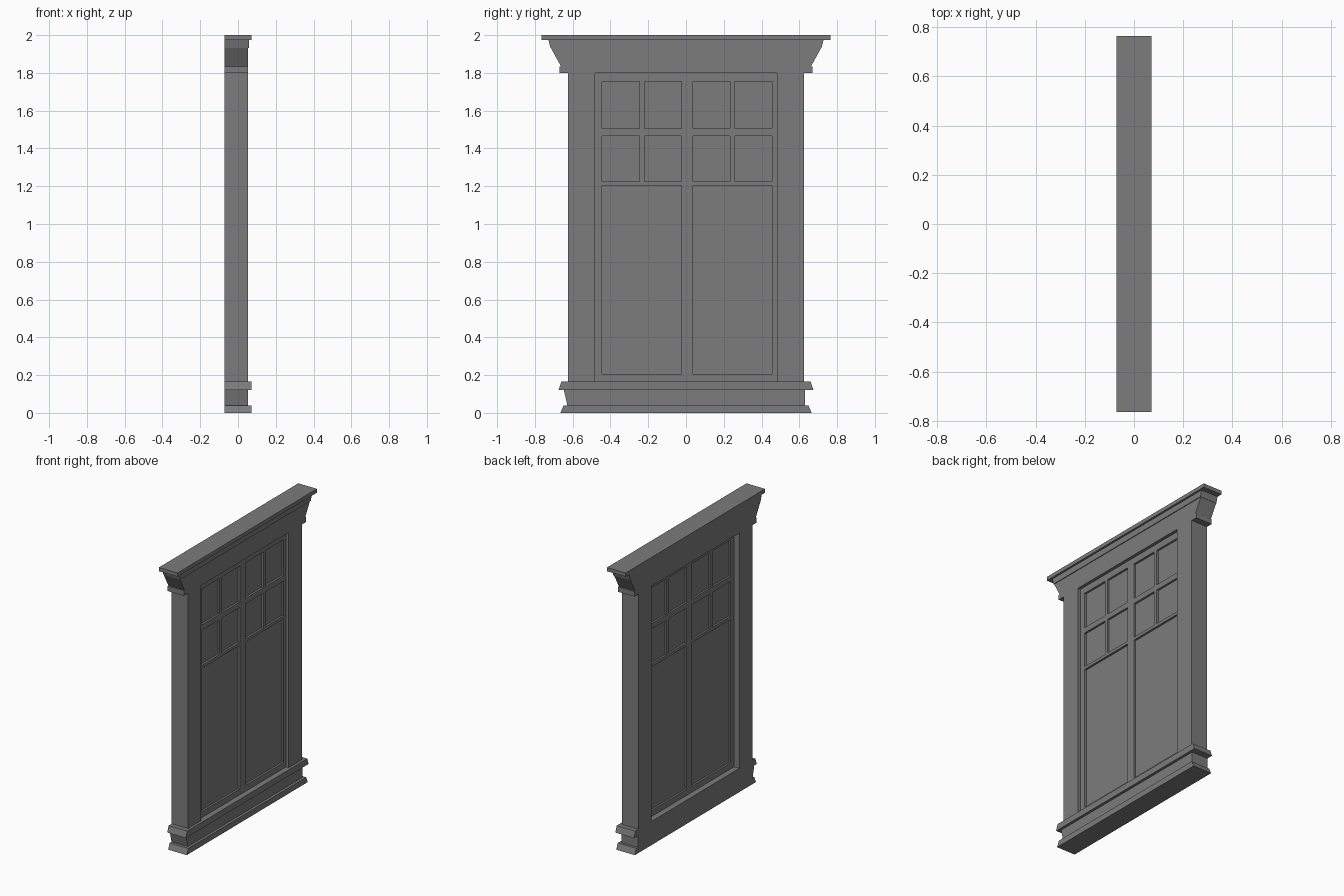
import bpy
import bmesh

cube = bpy.data.objects.get("Cube")
if cube:
    bpy.data.objects.remove(cube, do_unlink=True)

paint = bpy.data.materials.new("grey_paint")
paint.use_nodes = True
grey = (0.2, 0.2, 0.2, 1.0)
paint.diffuse_color = grey
paint.node_tree.nodes["Principled BSDF"].inputs["Base Color"].default_value = grey

BACK, FACE, LIP = -0.072, 0.053, 0.071   # wall side, casing face, trim overhang
SASH = (-0.031, 0.032)
GLASS = (-0.018, 0.018)


def extrude_profile(name, outline, x0, x1):
    """Solid from a (y, z) outline, running from x0 to x1."""
    bm = bmesh.new()
    face = bm.faces.new([bm.verts.new((x0, y, z)) for y, z in outline])
    out = bmesh.ops.extrude_face_region(bm, geom=[face])
    moved = [v for v in out["geom"] if isinstance(v, bmesh.types.BMVert)]
    bmesh.ops.translate(bm, verts=moved, vec=(x1 - x0, 0, 0))
    bmesh.ops.recalc_face_normals(bm, faces=bm.faces)
    mesh = bpy.data.meshes.new(name)
    bm.to_mesh(mesh)
    bm.free()
    mesh.materials.append(paint)
    obj = bpy.data.objects.new(name, mesh)
    bpy.context.collection.objects.link(obj)
    return obj


def board(name, y, z, x):
    outline = [(y[0], z[0]), (y[1], z[0]), (y[1], z[1]), (y[0], z[1])]
    return extrude_profile(name, outline, *x)


def course(name, low, high, z, front):
    """Horizontal trim with symmetric ends, half-length low at the bottom and high at the top."""
    outline = [(-low, z[0]), (low, z[0]), (high, z[1]), (-high, z[1])]
    return extrude_profile(name, outline, BACK, front)


# Base and sill
course("base_moulding", 0.665, 0.648, (0, 0.04), LIP)
extrude_profile("apron", [(-0.628, 0.04), (0.63, 0.04), (0.63, 0.122), (-0.647, 0.122)], BACK, FACE)
course("sill", 0.674, 0.66, (0.122, 0.165), LIP)

# Side casings
OPEN = (-0.483, 0.481)
board("right_casing", (-0.626, OPEN[0]), (0.165, 1.8), (BACK, FACE))
board("left_casing", (OPEN[1], 0.626), (0.165, 1.8), (BACK, FACE))

# Head and crown
course("head_band", 0.671, 0.671, (1.8, 1.835), FACE)
course("head_frieze", 0.662, 0.715, (1.835, 1.931), FACE)
course("crown_bed", 0.717, 0.728, (1.931, 1.973), 0.058)
course("crown_cap", 0.765, 0.765, (1.973, 2.0), LIP)

# Sash stiles, rails and glazing bars
BAYS = [(-0.444, -0.024), (0.037, 0.455)]
SILL_TOP, HEAD = 0.165, 1.8
stiles = [(OPEN[0], BAYS[0][0]), (BAYS[0][1], BAYS[1][0]), (BAYS[1][1], OPEN[1])]
for name, y in zip(("right_stile", "mullion", "left_stile"), stiles):
    board(name, y, (SILL_TOP, HEAD), SASH)
ROWS = [(0.206, 1.203), (1.224, 1.467), (1.505, 1.754)]
rails = [(SILL_TOP, ROWS[0][0]), (ROWS[0][1], ROWS[1][0]),
         (ROWS[1][1], ROWS[2][0]), (ROWS[2][1], HEAD)]
for side, bay in zip(("right", "left"), BAYS):
    for name, z in zip(("bottom_rail", "lower_bar", "upper_bar", "top_rail"), rails):
        board(side + "_" + name, bay, z, SASH)
    mid = sum(bay) / 2
    for name, z in zip(("lower_muntin", "upper_muntin"), ROWS[1:]):
        board(side + "_" + name, (mid - 0.013, mid + 0.013), z, SASH)
    board(side + "_pane", bay, (ROWS[0][0], ROWS[2][1]), GLASS)
